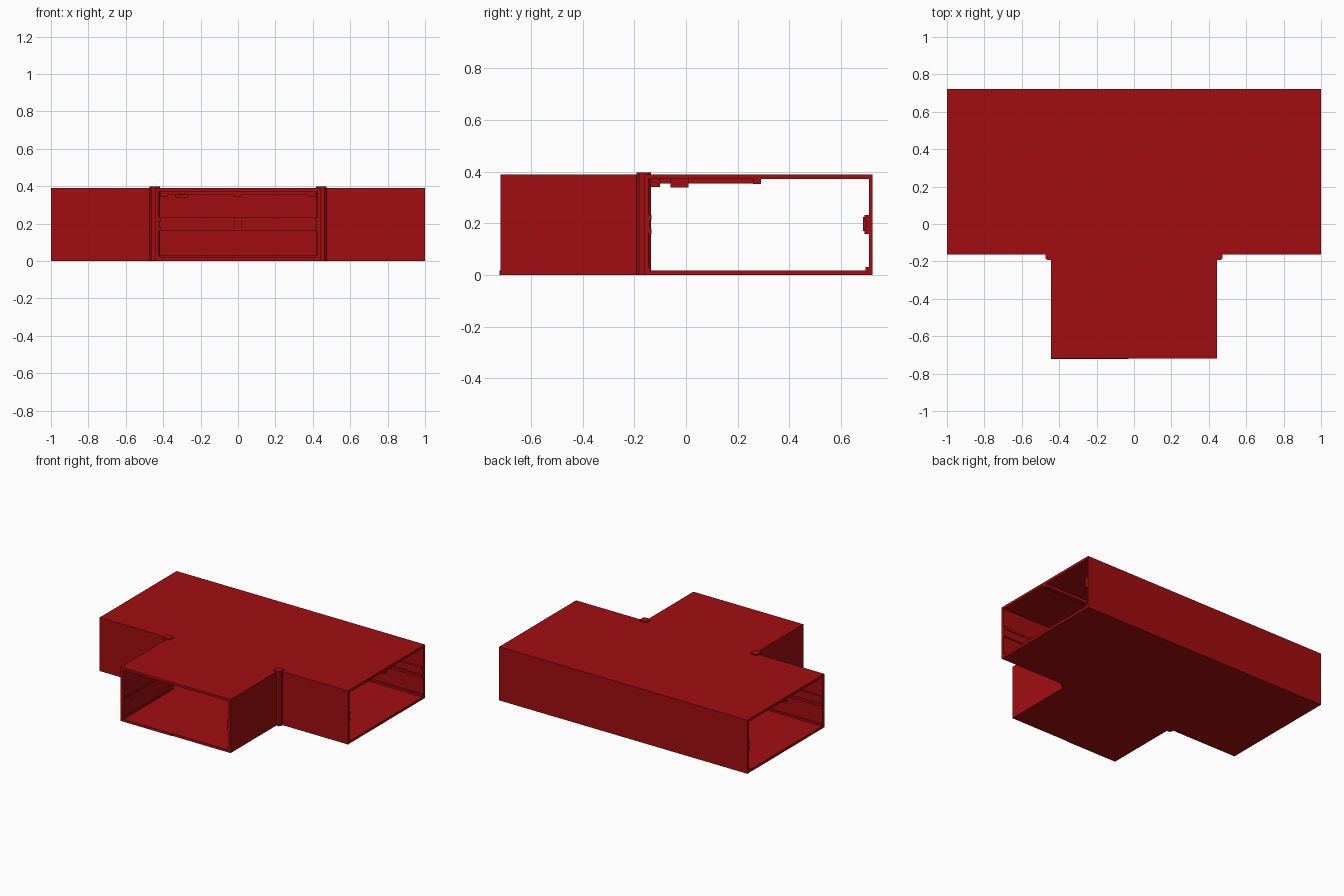
import bpy, bmesh

if "Cube" in bpy.data.objects:
    bpy.data.objects.remove(bpy.data.objects["Cube"])

mat = bpy.data.materials.new("red_paint")
mat.diffuse_color = (0.36, 0.004, 0.005, 1)
mat.use_nodes = True
mat.node_tree.nodes["Principled BSDF"].inputs["Base Color"].default_value = mat.diffuse_color

H, T = 0.39, 0.018          # overall height, shell thickness
YB, YF, YS = 0.722, -0.163, -0.718   # back wall, front walls, stem mouth
XS = 0.443                  # stem half width


def finish(name, bm):
    bmesh.ops.recalc_face_normals(bm, faces=bm.faces[:])
    me = bpy.data.meshes.new(name)
    bm.to_mesh(me)
    bm.free()
    me.materials.append(mat)
    ob = bpy.data.objects.new(name, me)
    bpy.context.collection.objects.link(ob)
    return ob


def prism(name, pts, z0, z1):
    """Extrude a plan outline from z0 to z1."""
    bm = bmesh.new()
    f = bm.faces.new([bm.verts.new((x, y, z0)) for x, y in pts])
    r = bmesh.ops.extrude_face_region(bm, geom=[f])
    for v in r["geom"]:
        if isinstance(v, bmesh.types.BMVert):
            v.co.z = z1
    return finish(name, bm)


def box(name, x0, x1, y0, y1, z0, z1):
    return prism(name, [(x0, y0), (x1, y0), (x1, y1), (x0, y1)], z0, z1)


def mirrored(ob):
    m = ob.modifiers.new("mirror", "MIRROR")
    m.use_axis[0] = True
    m.use_mirror_merge = False
    return ob


# T-shaped floor and ceiling
plan = [(-1, YB), (-1, YF), (-XS, YF), (-XS, YS), (XS, YS), (XS, YF), (1, YF), (1, YB)]
prism("floor", plan, 0, T)
prism("ceiling", plan, H - T, H)

# Walls
box("back_wall", -1, 1, YB - 0.014, YB, T, H - T)
mirrored(prism("corner_wall", [(1, YF), (1, YF + T), (XS - T, YF + T), (XS - T, YS),
                               (XS, YS), (XS, YF)], T, H - T))

# Chamfered posts in the inner corners of the T
c, r, k = (0.446, -0.164), 0.028, 0.017
post = [(r, -k), (r, k), (k, r), (-k, r), (-r, k), (-r, -k), (-k, -r), (k, -r)]
mirrored(prism("corner_post", [(c[0] + x, c[1] + y) for x, y in post], 0, 0.398))

# Handrails and skirting that follow the walls
for name, z0, z1, d in (("rail_lower", 0.160, 0.178, 0.018), ("rail_panel", 0.178, 0.215, 0.011),
                        ("rail_upper", 0.215, 0.233, 0.018), ("skirting", T, 0.032, 0.014)):
    yb, yf, xs = YB - 0.014, YF + T, XS - T
    box("back_" + name, -1, 1, yb - d, yb, z0, z1)
    d *= 0.6
    mirrored(box("front_" + name, xs, 1, yf, yf + d, z0, z1))
    mirrored(box("stem_" + name, xs - d, xs, YS, yf, z0, z1))
box("rail_joint", -0.02, 0.02, YB - 0.036, YB - 0.014, 0.17, 0.225)

# Ceiling conduits and their junction boxes
zc = H - T
box("conduit_long", -1, 1, 0.26, 0.29, 0.352, zc)
box("conduit_cross", -0.315, -0.285, YS + 0.02, 0.26, 0.355, zc)
box("conduit_front", -0.41, 0.41, -0.135, -0.105, 0.352, zc)
box("junction_box", -0.335, -0.27, -0.06, 0.01, 0.34, zc)
for i, x in enumerate((-0.395, 0.0, 0.395)):
    box("conduit_clip_%d" % i, x - 0.02, x + 0.02, -0.14, -0.1, 0.342, zc)

# Thin sill at the stem mouth
box("mouth_sill", -XS, -0.03, YS - 0.004, YS, 0, T)
